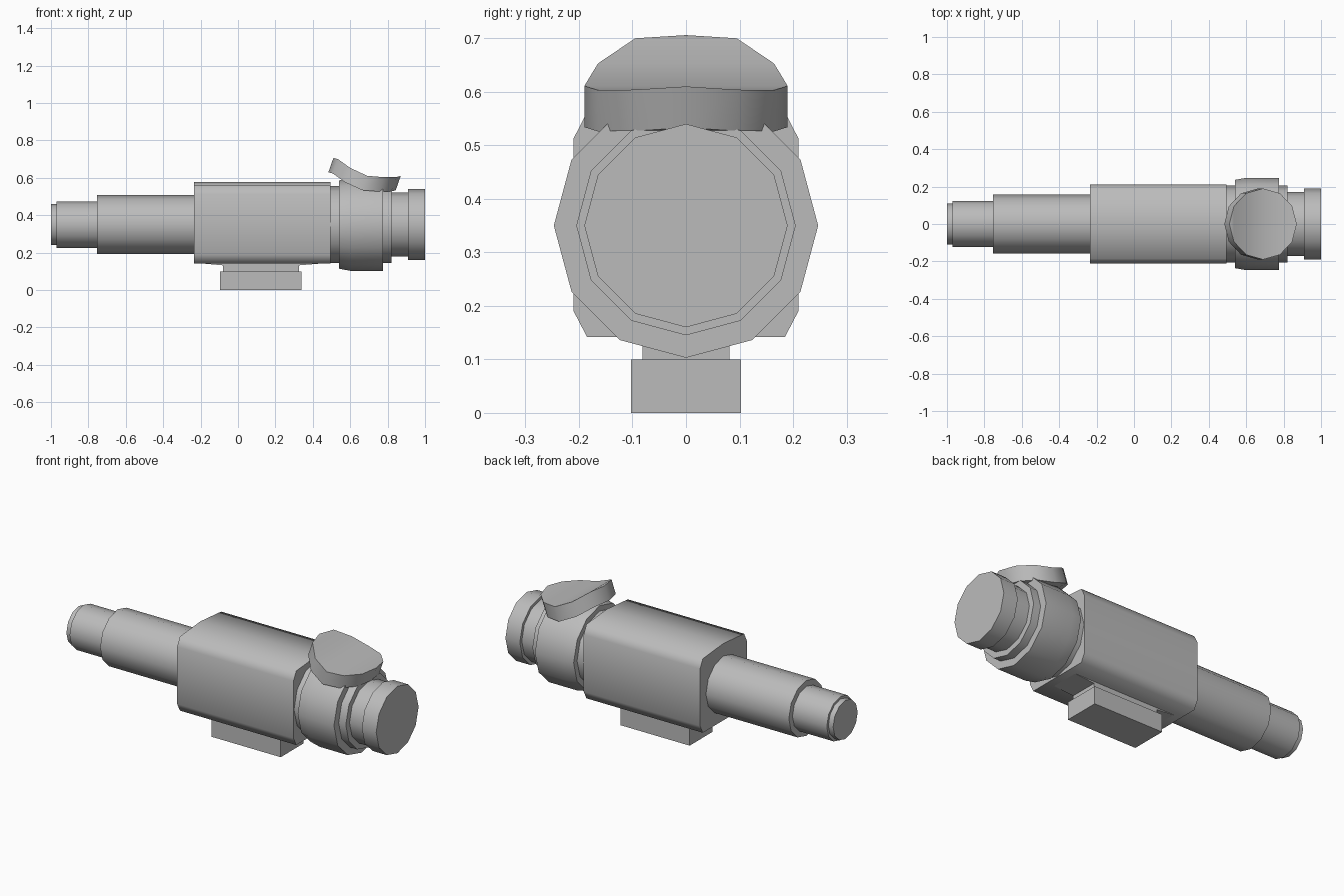
import bpy, bmesh, math

cube = bpy.data.objects.get("Cube")
if cube:
    bpy.data.objects.remove(cube, do_unlink=True)

grey = bpy.data.materials.new("plain grey")
grey.use_nodes = True
grey.diffuse_color = (0.5, 0.5, 0.5, 1)
grey.node_tree.nodes["Principled BSDF"].inputs["Base Color"].default_value = (0.5, 0.5, 0.5, 1)

AXIS_Z = 0.35
SIDES = 12


def finish(name, bm, angle=50):
    """Turn a bmesh into a smooth-by-angle grey object."""
    bmesh.ops.recalc_face_normals(bm, faces=bm.faces)
    mesh = bpy.data.meshes.new(name)
    bm.to_mesh(mesh)
    bm.free()
    mesh.materials.append(grey)
    obj = bpy.data.objects.new(name, mesh)
    bpy.context.collection.objects.link(obj)
    bpy.ops.object.select_all(action='DESELECT')
    obj.select_set(True)
    bpy.context.view_layer.objects.active = obj
    bpy.ops.object.shade_smooth_by_angle(angle=math.radians(angle))
    return obj


def loft(name, rings, angle=50):
    """Bridge successive closed rings and cap both ends."""
    bm = bmesh.new()
    loops = [[bm.verts.new(p) for p in ring] for ring in rings]
    n = len(loops[0])
    for a, b in zip(loops, loops[1:]):
        for i in range(n):
            j = (i + 1) % n
            bm.faces.new((a[i], a[j], b[j], b[i]))
    bm.faces.new(loops[0])
    bm.faces.new(loops[-1])
    return finish(name, bm, angle)


def barrel(name, profile):
    """Twelve-sided turned part along x from (x, radius) pairs."""
    turns = [2 * math.pi * i / SIDES for i in range(SIDES)]
    return loft(name, [[(x, r * math.sin(t), AXIS_Z + r * math.cos(t)) for t in turns]
                       for x, r in profile])


def block(name, x0, x1, half_y, z0, z1):
    outline = [(x0, z0), (x1, z0), (x1, z1), (x0, z1)]
    return loft(name, [[(x, y, z) for x, z in outline] for y in (-half_y, half_y)], 30)


# Rear tube, stepping down to the tip
barrel("rear_tube", [(-0.755, 0.157), (-0.2, 0.157)])
barrel("rear_extension", [(-0.97, 0.124), (-0.74, 0.124)])
barrel("rear_tip", [(-1.0, 0.11), (-0.96, 0.11)])

# Main housing: chamfered box with a faintly domed top
half = [(0.185, 0.142), (0.21, 0.19), (0.21, 0.513), (0.185, 0.562)]
outline = half + [(0, 0.578)] + [(-y, z) for y, z in reversed(half)]
loft("main_housing", [[(x, y, z) for y, z in outline] for x in (-0.235, 0.495)], 70)

# Front barrel: collar, swollen ring, neck and end cap
barrel("front_collar", [(0.48, 0.205), (0.82, 0.205)])
barrel("swollen_ring", [(0.54, 0.236), (0.60, 0.247), (0.775, 0.247)])
barrel("front_neck", [(0.80, 0.172), (0.92, 0.172)])
barrel("front_cap", [(0.91, 0.19), (1.0, 0.19)])

# Mount: flared neck under the housing and a base block
flare = [(-0.08, 0.09), (0.325, 0.09), (0.325, 0.132), (0.46, 0.143),
         (0.46, 0.2), (-0.2, 0.2), (-0.2, 0.143), (-0.08, 0.132)]
loft("mount_neck", [[(x, y, z) for x, z in flare] for y in (-0.081, 0.081)], 30)
block("mount_base", -0.095, 0.34, 0.103, 0, 0.1)

# Curved twelve-sided pad resting on the swollen ring
heights = [0.706, 0.70, 0.653, 0.611, 0.603, 0.604, 0.61]
bm = bmesh.new()
layers = []
for dx, dz in ((0, 0), (-0.027, -0.077)):
    rim = []
    for i in range(SIDES):
        t = 2 * math.pi * i / SIDES
        z = heights[min(i, SIDES - i)]
        rim.append(bm.verts.new((0.69 - 0.18 * math.cos(t) + dx, 0.19 * math.sin(t), z + dz)))
    layers.append(rim)
    # Strips across the pad join each pair of mirrored corners
    for i in range(SIDES // 2):
        corners = [rim[i], rim[i + 1], rim[(SIDES - i - 1) % SIDES], rim[(SIDES - i) % SIDES]]
        bm.faces.new(list(dict.fromkeys(corners)))
top, bottom = layers
for i in range(SIDES):
    j = (i + 1) % SIDES
    bm.faces.new((top[i], top[j], bottom[j], bottom[i]))
finish("curved_pad", bm)
